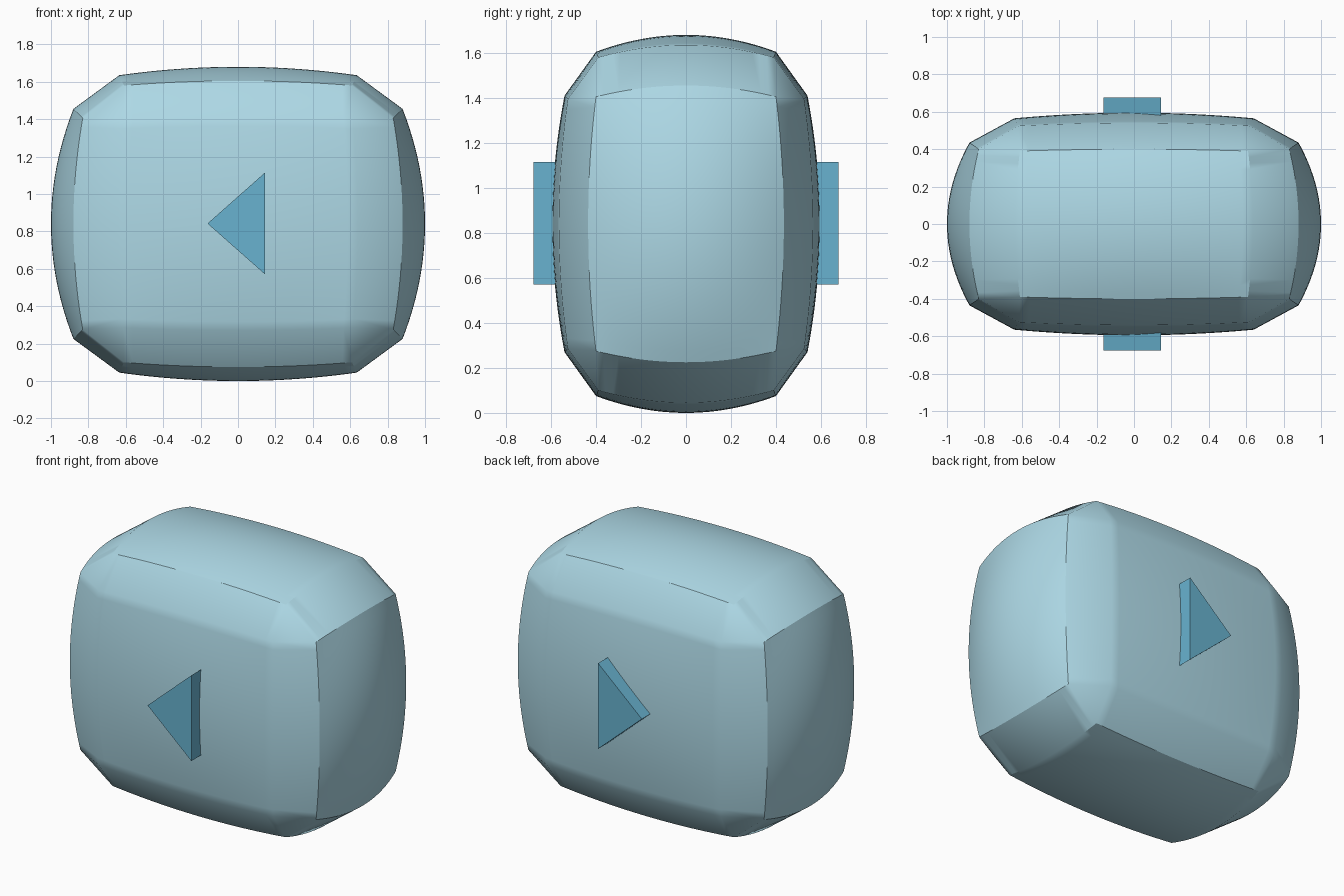
import bpy, bmesh
from itertools import product

if "Cube" in bpy.data.objects:
    bpy.data.objects.remove(bpy.data.objects["Cube"])

N = 12            # half the number of segments per bulged face
CENTRE_Z = 0.84


def material(name, colour):
    m = bpy.data.materials.new(name)
    m.diffuse_color = colour
    m.use_nodes = True
    m.node_tree.nodes["Principled BSDF"].inputs["Base Color"].default_value = m.diffuse_color
    return m


def add_object(name, bm, mat):
    bmesh.ops.recalc_face_normals(bm, faces=bm.faces)
    me = bpy.data.meshes.new(name)
    bm.to_mesh(me)
    bm.free()
    ob = bpy.data.objects.new(name, me)
    bpy.context.collection.objects.link(ob)
    me.materials.append(mat)
    return ob


# Bulged faces, per axis: height at centre, drop at the middle of each edge,
# corner correction, then half width and its shrink for both other axes
FACES = {
    0: (1.0, 0.12, 0.12, 0.07, (0.435, 0.035), (0.615, 0.05)),
    1: (0.595, 0.03, 0.055, 0.015, (0.64, 0.025), (0.57, 0.015)),
    2: (0.84, 0.045, 0.075, 0.02, (0.635, 0.025), (0.40, 0.01)),
}


def bulge_point(axis, idx):
    h, da, db, c, (wa, sa), (wb, sb) = FACES[axis]
    u, v = [k for k in range(3) if k != axis]
    a, b = idx[u] / N, idx[v] / N
    p = [0, 0, 0]
    p[axis] = (h - da*a*a - db*b*b + c*a*a*b*b) * (1 if idx[axis] > 0 else -1)
    p[u] = a * (wa - sa*b*b)
    p[v] = b * (wb - sb*a*a)
    p[2] += CENTRE_Z
    return p


# Body: six bulged faces joined by chamfers and corner triangles
bm = bmesh.new()
cache = {}


def vert(axis, **_):
    return None


def V(axis, idx):
    key = (axis, tuple(idx))
    if key not in cache:
        cache[key] = bm.verts.new(bulge_point(axis, idx))
    return cache[key]


def at(p, pv, q, qv, r, rv):
    idx = [0, 0, 0]
    idx[p], idx[q], idx[r] = pv, qv, rv
    return idx


for axis, s in product(range(3), (-N, N)):
    u, v = [k for k in range(3) if k != axis]
    for i, j in product(range(-N, N), repeat=2):
        bm.faces.new([V(axis, at(axis, s, u, a, v, b)) for a, b in
                      ((i, j), (i + 1, j), (i + 1, j + 1), (i, j + 1))])

for (p, q, r), s, t in product(((0, 1, 2), (1, 2, 0), (2, 0, 1)), (-N, N), (-N, N)):
    for k in range(-N, N):
        lo, hi = at(p, s, q, t, r, k), at(p, s, q, t, r, k + 1)
        bm.faces.new([V(p, lo), V(p, hi), V(q, hi), V(q, lo)])

for corner in product((-N, N), repeat=3):
    bm.faces.new([V(axis, corner) for axis in range(3)])

body = add_object("body", bm, material("pale_blue", (0.42, 0.69, 0.79, 1)))
bpy.context.view_layer.objects.active = body
body.select_set(True)
bpy.ops.object.shade_smooth_by_angle(angle=0.5236)

# Arrow: triangular prism on the front and the back
arrow_mat = material("mid_blue", (0.14, 0.45, 0.63, 1))
for name, y0, y1 in (("front_arrow", -0.677, -0.5), ("back_arrow", 0.5, 0.677)):
    bm = bmesh.new()
    tri = bm.faces.new([bm.verts.new((x, y0, z)) for x, z in
                        ((-0.163, 0.842), (0.145, 1.115), (0.145, 0.57))])
    ext = bmesh.ops.extrude_face_region(bm, geom=[tri], use_keep_orig=True)
    for e in ext["geom"]:
        if isinstance(e, bmesh.types.BMVert):
            e.co.y = y1
    add_object(name, bm, arrow_mat)
